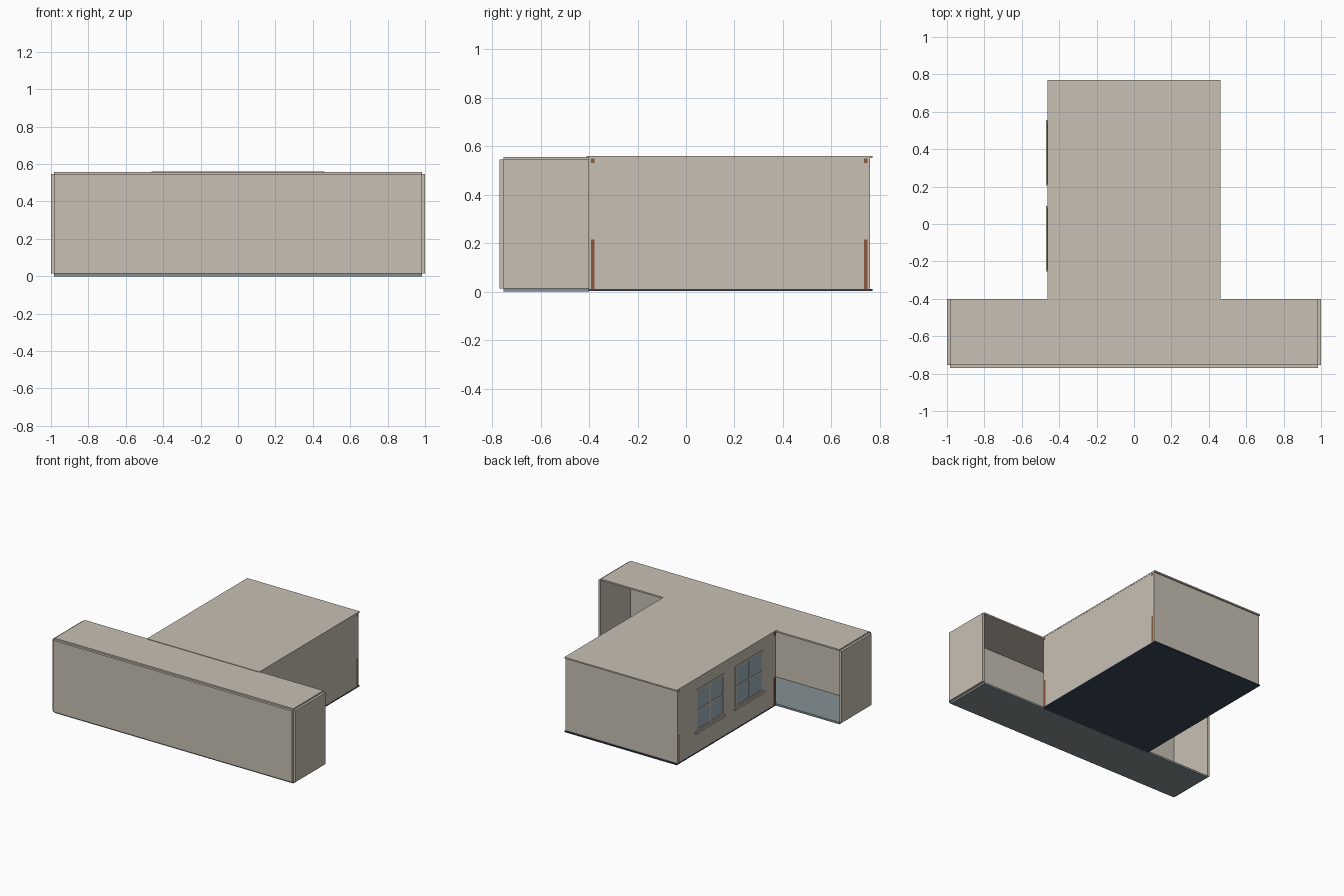
import bpy

old = bpy.data.objects.get("Cube")
if old:
    bpy.data.objects.remove(old, do_unlink=True)


def material(name, r, g, b):
    """Flat material from 8-bit display colour."""
    def lin(c):
        c /= 255
        return c / 12.92 if c <= 0.04045 else ((c + 0.055) / 1.055) ** 2.4
    col = (lin(r), lin(g), lin(b), 1)
    m = bpy.data.materials.new(name)
    m.use_nodes = True
    m.diffuse_color = col
    m.node_tree.nodes["Principled BSDF"].inputs["Base Color"].default_value = col
    return m


plaster = material("beige plaster", 200, 192, 180)
slate = material("slate blue floor", 133, 145, 148)
navy = material("dark navy base", 58, 68, 87)
brown = material("brown post", 140, 90, 62)
glass = material("window glass", 155, 175, 186)


def box(name, x, y, z, mat):
    """Box from (min, max) ranges on each axis."""
    verts = [(a, b, c) for a in x for b in y for c in z]
    faces = [(0, 1, 3, 2), (4, 6, 7, 5), (0, 4, 5, 1),
             (2, 3, 7, 6), (0, 2, 6, 4), (1, 5, 7, 3)]
    me = bpy.data.meshes.new(name)
    me.from_pydata(verts, [], faces)
    me.materials.append(mat)
    ob = bpy.data.objects.new(name, me)
    bpy.context.collection.objects.link(ob)
    return ob


# Front hall: panels around a space left open at the back
FRONT, BACK, T = -0.77, -0.40, 0.017
HALL = 1 - T
box("hall_floor", (-HALL, HALL), (FRONT + T, BACK), (0, 0.014), slate)
box("hall_roof", (-HALL, HALL), (FRONT + T, BACK), (0.546, 0.557), plaster)
box("hall_front_wall", (-HALL, HALL), (FRONT, FRONT + T), (0.014, 0.546), plaster)
for side, x in (("left", (HALL, 1)), ("right", (-1, -HALL))):
    box(f"hall_{side}_end_wall", x, (FRONT + T, BACK), (0.014, 0.546), plaster)

# Rear wing: base slab, roof slab and four walls
W, END = 0.462, 0.76
box("wing_base", (-W - 0.001, W + 0.001), (BACK, 0.77), (0.003, 0.012), navy)
box("wing_roof", (-W - 0.001, W + 0.001), (BACK - 0.01, 0.77), (0.551, 0.561), plaster)
for side, x in (("left", (W - 0.012, W)), ("right", (-W, -W + 0.012))):
    box(f"wing_{side}_wall", x, (BACK, END), (0.012, 0.551), plaster)
box("wing_back_wall", (-W + 0.012, W - 0.012), (END - 0.012, END), (0.012, 0.551), plaster)
box("wing_inner_wall", (-W + 0.012, W - 0.012), (BACK, BACK + 0.012), (0.012, 0.551), plaster)

# Brown corner posts showing at the foot and head of the side walls
for side, s in (("left", 1), ("right", -1)):
    for place, y in (("front", -0.385), ("back", 0.742)):
        for part, z in (("foot", (0.012, 0.215)), ("head", (0.532, 0.55))):
            x = sorted((s * (W - 0.006), s * (W + 0.001)))
            box(f"{side}_{place}_post_{part}", x, (y - 0.007, y + 0.007), z, brown)

# Two four-pane windows with sills on the right wall
Z0, Z1, F = 0.17, 0.475, 0.014
for place, mid in (("front", -0.08), ("back", 0.38)):
    y0, y1 = mid - 0.165, mid + 0.165
    zm = (Z0 + Z1) / 2
    box(f"{place}_window_glass", (-W - 0.001, -W + 0.002), (y0, y1), (Z0, Z1), glass)
    bars = {
        "front_jamb": ((y0, y0 + F), (Z0, Z1)),
        "back_jamb": ((y1 - F, y1), (Z0, Z1)),
        "head": ((y0 + F, y1 - F), (Z1 - F, Z1)),
        "foot": ((y0 + F, y1 - F), (Z0, Z0 + F)),
        "mullion": ((mid - F / 2, mid + F / 2), (Z0 + F, Z1 - F)),
        "front_transom": ((y0 + F, mid - F / 2), (zm - F / 3, zm + F / 3)),
        "back_transom": ((mid + F / 2, y1 - F), (zm - F / 3, zm + F / 3)),
    }
    for part, (y, z) in bars.items():
        box(f"{place}_window_{part}", (-W - 0.004, -W + 0.001), y, z, plaster)
    box(f"{place}_window_sill", (-W - 0.008, -W + 0.001),
        (y0 - 0.01, y1 + 0.01), (Z0 - 0.018, Z0), plaster)
